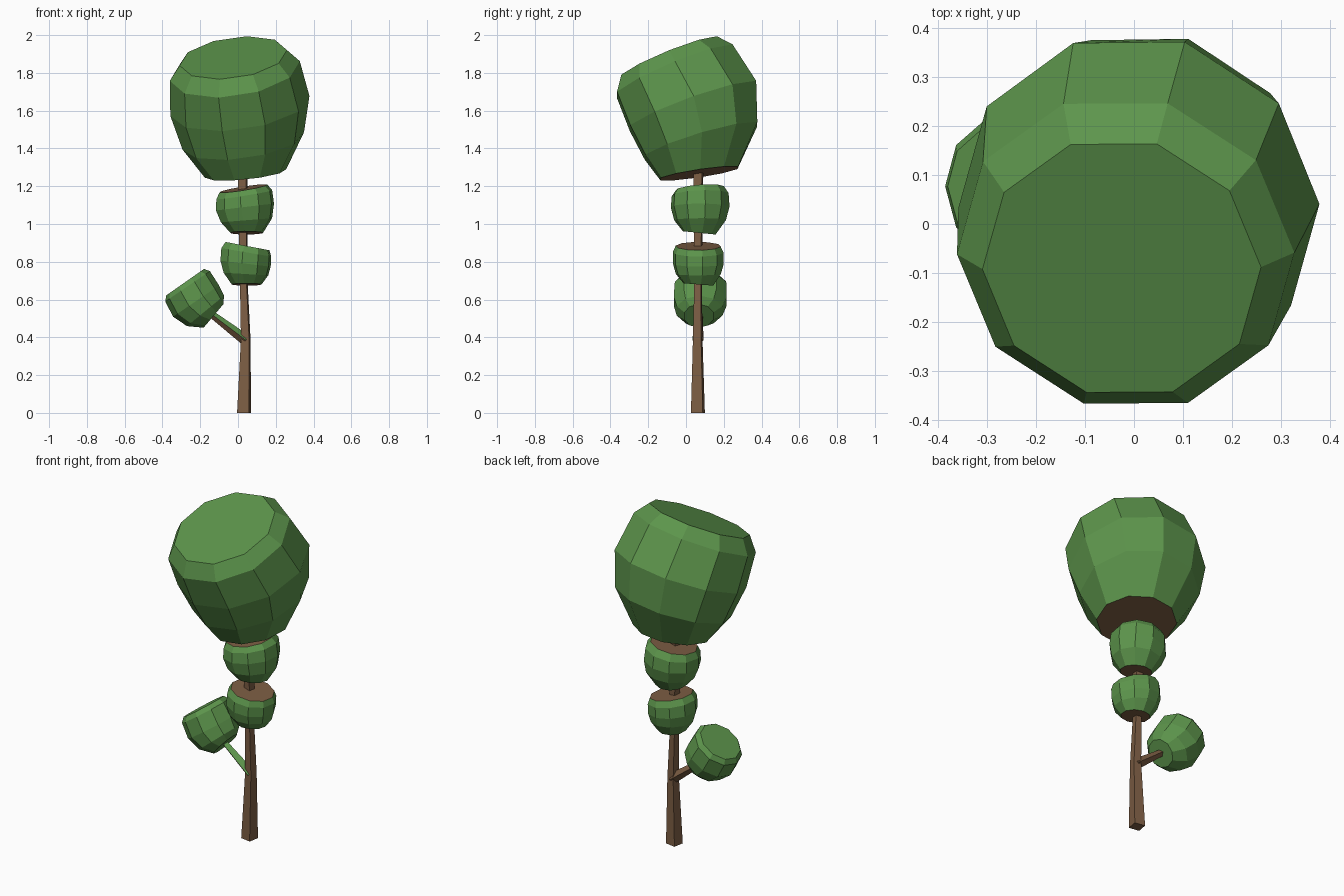
import bpy, bmesh, math
from mathutils import Vector

cube = bpy.data.objects.get("Cube")
if cube:
    bpy.data.objects.remove(cube, do_unlink=True)


def material(name, rgb):
    mat = bpy.data.materials.new(name)
    mat.use_nodes = True
    color = (*rgb, 1)
    mat.diffuse_color = color
    node = next(n for n in mat.node_tree.nodes if n.type == 'BSDF_PRINCIPLED')
    node.inputs["Base Color"].default_value = color
    return mat


GREEN = material("leaf green", (0.109, 0.301, 0.072))
BROWN = material("bark brown", (0.205, 0.112, 0.058))


def loft(name, rings, sides, start, mats, rule=None):
    """Skin rings of (centre, radius, x slope, y slope), bottom to top, with end caps."""
    bm = bmesh.new()
    loops = []
    for centre, radius, sx, sy in rings:
        turn = Vector((0, 0, 1)).rotation_difference(Vector((-sx, -sy, 1)))
        loop = []
        for i in range(sides):
            a = math.radians(start) + math.tau * i / sides
            offset = Vector((math.cos(a), math.sin(a), 0)) * radius
            loop.append(bm.verts.new(Vector(centre) + turn @ offset))
        loops.append(loop)
    for low, high in zip(loops, loops[1:]):
        for i in range(sides):
            j = (i + 1) % sides
            bm.faces.new((low[i], low[j], high[j], high[i]))
    caps = [bm.faces.new(loops[0][::-1]), bm.faces.new(loops[-1])]
    bm.normal_update()
    if rule:
        for f in bm.faces:
            f.material_index = rule(f, caps)
    mesh = bpy.data.meshes.new(name)
    bm.to_mesh(mesh)
    bm.free()
    for m in mats:
        mesh.materials.append(m)
    obj = bpy.data.objects.new(name, mesh)
    bpy.context.scene.collection.objects.link(obj)
    return obj


# Square trunk, thinning upwards
loft("trunk", [
    ((0.032, 0.063, 0), 0.045, 0, 0),
    ((0.041, 0.062, 0.39), 0.031, 0, 0),
    ((0.031, 0.064, 0.68), 0.025, 0, 0),
    ((0.024, 0.066, 1.32), 0.032, 0, 0),
], 4, -55, [BROWN])

# Side branch with one leafy face on its upper front
loft("branch", [
    ((0.042, 0.063, 0.385), 0.03, 1.3, 0),
    ((-0.15, 0.07, 0.53), 0.018, 1.3, 0),
], 4, 0, [BROWN, GREEN],
    lambda f, caps: int(f not in caps and f.normal.z > 0 and f.normal.y < 0))

# Large crown, leaning forward, with a bark underside
loft("crown", [
    ((0.04, 0.07, 1.268), 0.217, 0.1, 0.15),
    ((0.028, 0.08, 1.44), 0.325, 0.14, 0.3),
    ((0.01, 0.037, 1.625), 0.372, 0.14, 0.36),
    ((-0.017, -0.06, 1.81), 0.348, 0.15, 0.42),
    ((-0.025, -0.09, 1.88), 0.287, 0.14, 0.41),
], 10, 2, [GREEN, BROWN], lambda f, caps: int(f == caps[0]))

# Two trimmed foliage tufts on the trunk, bark at both ends
ends = lambda f, caps: int(f in caps)
loft("upper_tuft", [
    ((0.045, 0.07, 0.953), 0.088, 0, -0.1),
    ((0.045, 0.075, 1.02), 0.138, 0.08, 0),
    ((0.037, 0.075, 1.09), 0.157, 0.12, 0),
    ((0.033, 0.075, 1.155), 0.152, 0.16, 0.04),
    ((0.028, 0.072, 1.188), 0.13, 0.16, 0.08),
], 10, 10, [GREEN, BROWN], ends)
loft("lower_tuft", [
    ((0.045, 0.065, 0.68), 0.08, 0, -0.08),
    ((0.042, 0.065, 0.735), 0.12, -0.06, 0),
    ((0.04, 0.065, 0.79), 0.136, -0.12, 0),
    ((0.044, 0.065, 0.85), 0.136, -0.17, 0),
    ((0.05, 0.065, 0.883), 0.12, -0.19, 0),
], 10, 10, [GREEN, BROWN], ends)

# Leafy tuft at the end of the branch
loft("branch_tuft", [
    ((-0.13, 0.068, 0.513), 0.081, 1.19, 0),
    ((-0.172, 0.072, 0.54), 0.127, 0.82, 0),
    ((-0.222, 0.075, 0.592), 0.147, 0.68, 0),
    ((-0.267, 0.077, 0.67), 0.143, 0.68, 0),
    ((-0.28, 0.077, 0.692), 0.122, 0.7, 0),
], 10, 0, [GREEN])
